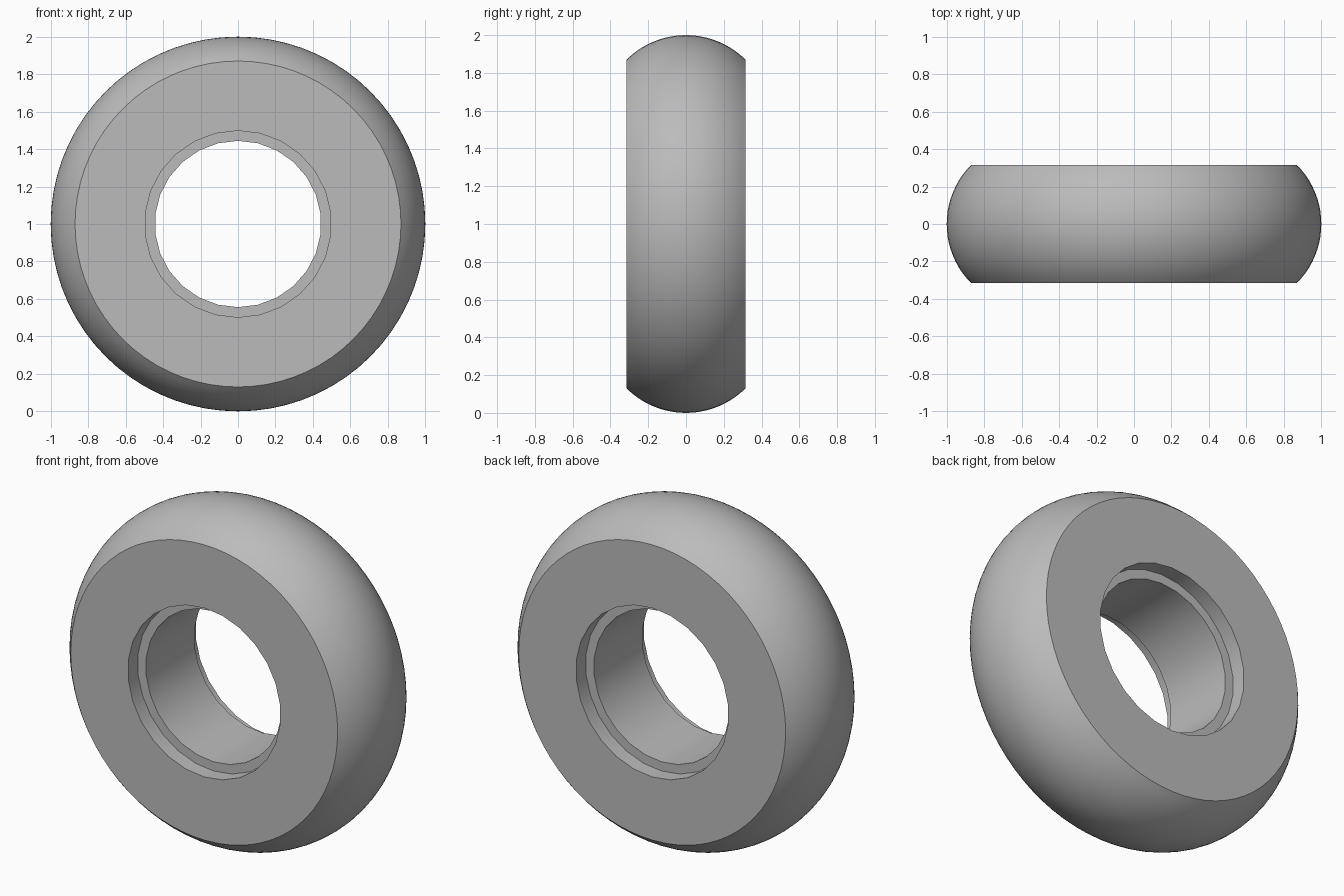
import bpy, bmesh, math
from mathutils import Matrix, Vector

cube = bpy.data.objects.get("Cube")
if cube:
    bpy.data.objects.remove(cube, do_unlink=True)

HALF_WIDTH, RIM, RADIUS = 0.315, 0.87, 1.0
BORE, RECESS, RECESS_DEPTH = 0.444, 0.498, 0.09
SIDES, HOLE_SIDES, ARC_STEPS = 72, 26, 20
CENTRE = Vector((0, 0, 1))

grey = bpy.data.materials.new("light_grey")
grey.use_nodes = True
colour = (0.5, 0.5, 0.5, 1)
grey.diffuse_color = colour
grey.node_tree.nodes["Principled BSDF"].inputs["Base Color"].default_value = colour


def add_object(name, bm):
    bmesh.ops.recalc_face_normals(bm, faces=bm.faces)
    mesh = bpy.data.meshes.new(name)
    bm.to_mesh(mesh)
    bm.free()
    mesh.materials.append(grey)
    obj = bpy.data.objects.new(name, mesh)
    bpy.context.collection.objects.link(obj)
    return obj


def cylinder_cutter(name, radius, length, y):
    bm = bmesh.new()
    place = Matrix.Translation(CENTRE + Vector((0, y, 0))) @ Matrix.Rotation(math.pi / 2, 4, 'X')
    bmesh.ops.create_cone(bm, cap_ends=True, segments=HOLE_SIDES, radius1=radius,
                          radius2=radius, depth=length, matrix=place)
    obj = add_object(name, bm)
    obj.hide_render = True
    return obj


# Wheel body: crowned tread arc revolved about the axle, with flat sides
bm = bmesh.new()
sag = RADIUS - RIM
arc_radius = (HALF_WIDTH ** 2 + sag ** 2) / (2 * sag)
half_angle = math.asin(HALF_WIDTH / arc_radius)
rings = []
for i in range(ARC_STEPS + 1):
    a = half_angle * (2 * i / ARC_STEPS - 1)
    y = arc_radius * math.sin(a)
    r = RADIUS - arc_radius * (1 - math.cos(a))
    rings.append([bm.verts.new(CENTRE + Vector((r * math.cos(t), y, r * math.sin(t))))
                  for t in (math.tau * k / SIDES for k in range(SIDES))])
for lower, upper in zip(rings, rings[1:]):
    for k in range(SIDES):
        n = (k + 1) % SIDES
        bm.faces.new((lower[k], lower[n], upper[n], upper[k]))
bm.faces.new(rings[0])
bm.faces.new(rings[-1])
wheel = add_object("wheel", bm)

# Through bore and a shallow counterbore on each side
cutters = [cylinder_cutter("bore_cutter", BORE, 1, 0)]
for side, name in ((-1, "front_recess_cutter"), (1, "back_recess_cutter")):
    cutters.append(cylinder_cutter(name, RECESS, 2 * RECESS_DEPTH, side * HALF_WIDTH))

bpy.ops.object.select_all(action='DESELECT')
wheel.select_set(True)
bpy.context.view_layer.objects.active = wheel
for cutter in cutters:
    mod = wheel.modifiers.new(cutter.name, 'BOOLEAN')
    mod.operation = 'DIFFERENCE'
    mod.solver = 'EXACT'
    mod.object = cutter
    bpy.ops.object.modifier_apply(modifier=mod.name)
for cutter in cutters:
    bpy.data.objects.remove(cutter, do_unlink=True)

bpy.ops.object.shade_smooth_by_angle(angle=math.radians(30))
